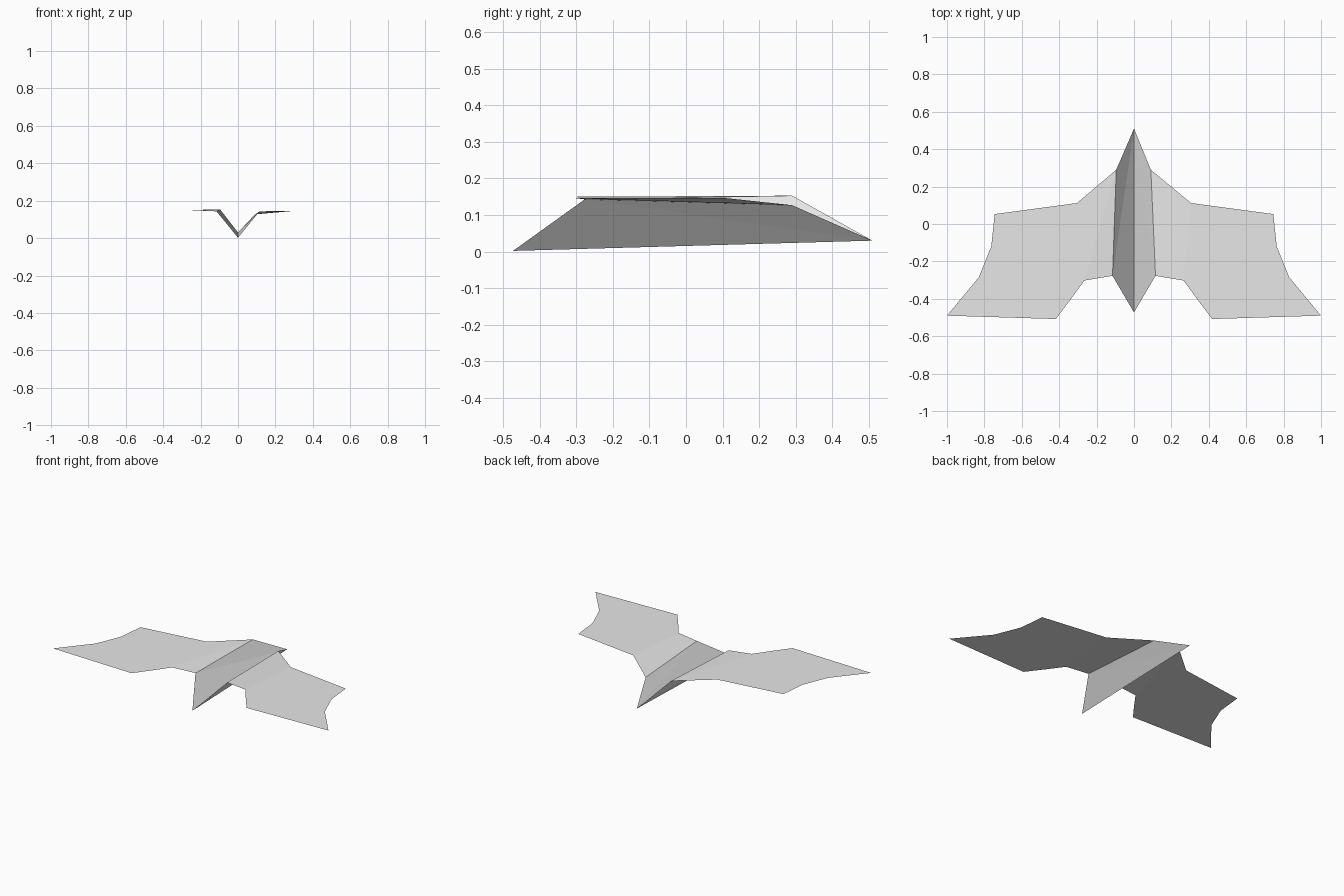
import bpy
import bmesh

cube = bpy.data.objects.get("Cube")
if cube:
    bpy.data.objects.remove(cube, do_unlink=True)

# Plain paper colour
paper = bpy.data.materials.new("paper_grey")
paper.use_nodes = True
paper.diffuse_color = (0.8, 0.8, 0.8, 1)
paper.node_tree.nodes["Principled BSDF"].inputs["Base Color"].default_value = (0.8, 0.8, 0.8, 1)


def sheet(name, panels):
    """Join flat panels into one single-layer sheet facing up."""
    bm = bmesh.new()
    for panel in panels:
        bm.faces.new([bm.verts.new(p) for p in panel])
    bmesh.ops.remove_doubles(bm, verts=bm.verts, dist=0.0005)
    bm.normal_update()
    for face in bm.faces:
        if face.normal.z < 0:
            face.normal_flip()
    mesh = bpy.data.meshes.new(name)
    bm.to_mesh(mesh)
    bm.free()
    mesh.materials.append(paper)
    bpy.context.collection.objects.link(bpy.data.objects.new(name, mesh))


# Outer wing outline, from the inner back corner round to the inner front corner
outline = [(0.305, 0.112), (0.745, 0.053), (0.763, -0.12), (0.83, -0.285),
           (1.0, -0.49), (0.418, -0.508), (0.34, -0.405), (0.265, -0.302)]
keel_front, keel_back = (0, -0.473, 0.002), (0, 0.51, 0.03)

# The two sides are folded slightly differently
for side, sign, height, root_x, root_z in (("left", 1, 0.146, 0.09, 0.127),
                                           ("right", -1, 0.15, 0.095, 0.153)):
    root_back = (sign * root_x, 0.29, root_z)
    root_front = (sign * 0.115, -0.277, 0.143)
    outer = [(sign * x, y, height) for x, y in outline]

    # Flat wing with two creased panels at its root
    sheet(side + "_wing", [outer,
                           (root_back, outer[0], outer[-1]),
                           (root_back, outer[-1], root_front)])
    # Folded wall down to the keel
    sheet(side + "_keel_wall", [(keel_back, root_back, root_front),
                                (keel_back, root_front, keel_front)])
